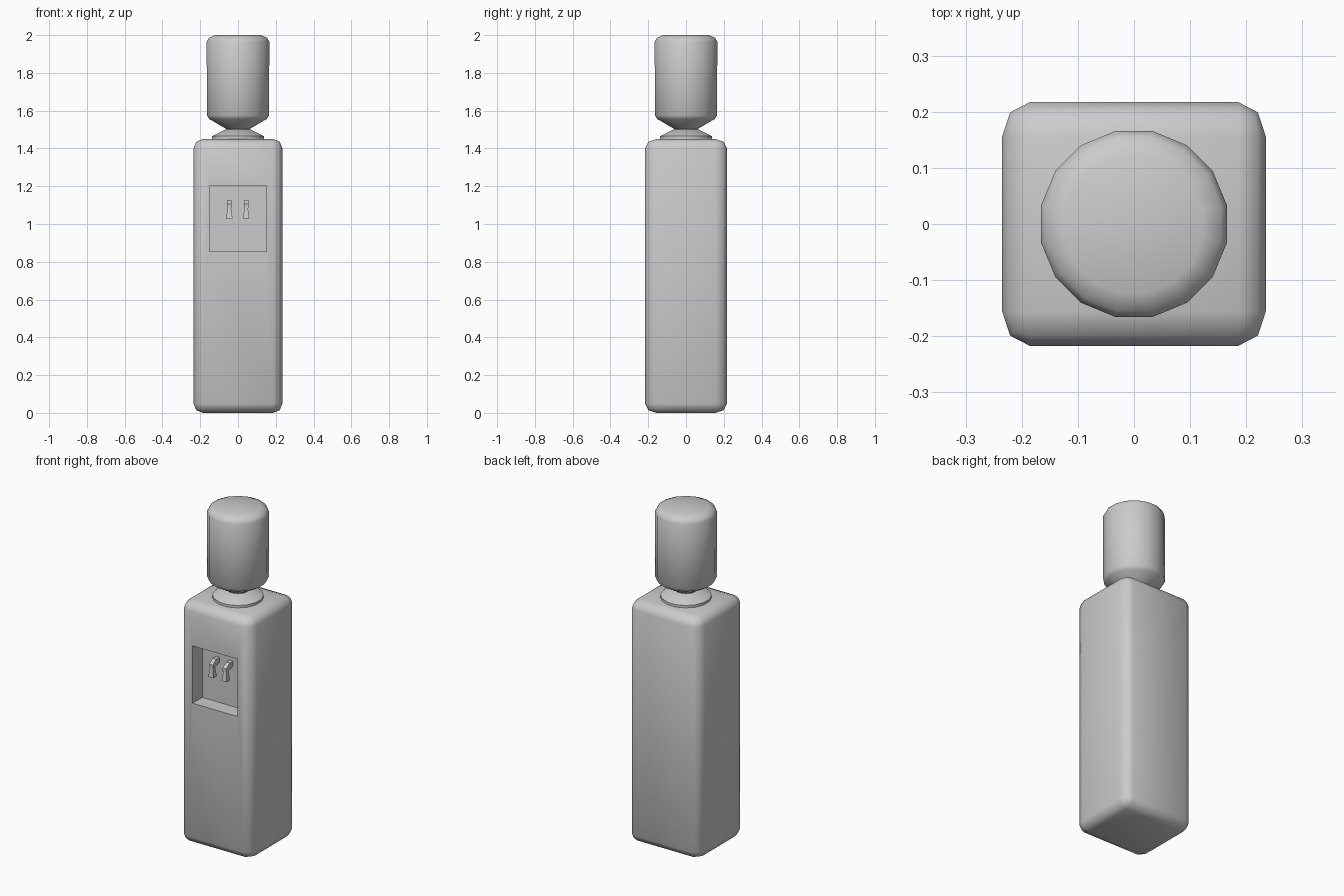
import bpy, bmesh, math
from mathutils import Matrix

if "Cube" in bpy.data.objects:
    bpy.data.objects.remove(bpy.data.objects["Cube"])


def finish(name, bm, angle=None):
    bmesh.ops.recalc_face_normals(bm, faces=bm.faces)
    mesh = bpy.data.meshes.new(name)
    bm.to_mesh(mesh)
    bm.free()
    obj = bpy.data.objects.new(name, mesh)
    bpy.context.collection.objects.link(obj)
    if angle:
        smooth(obj, angle)
    return obj


def activate(obj):
    bpy.ops.object.select_all(action='DESELECT')
    obj.select_set(True)
    bpy.context.view_layer.objects.active = obj


def smooth(obj, angle):
    activate(obj)
    bpy.ops.object.shade_smooth_by_angle(angle=math.radians(angle))


def box(bm, lo, hi):
    size = [h - l for l, h in zip(lo, hi)]
    mid = [(h + l) / 2 for l, h in zip(lo, hi)]
    bmesh.ops.create_cube(bm, size=1, matrix=Matrix.Translation(mid) @ Matrix.Diagonal((*size, 1)))


def lathe(name, profile, angle, sides=16):
    bm = bmesh.new()
    rings = []
    for r, z in profile:
        ring = []
        for i in range(sides):
            a = 2 * math.pi * (i + 0.5) / sides
            ring.append(bm.verts.new((r * math.cos(a), r * math.sin(a), z)))
        rings.append(ring)
    for low, high in zip(rings, rings[1:]):
        for i in range(sides):
            j = (i + 1) % sides
            bm.faces.new((low[i], low[j], high[j], high[i]))
    bm.faces.new(rings[0])
    bm.faces.new(rings[-1])
    return finish(name, bm, angle)


# Cabinet: rounded box, bevel stretched slightly front to back
STRETCH = 1.25
bm = bmesh.new()
box(bm, (-0.235, -0.217 / STRETCH, 0), (0.235, 0.217 / STRETCH, 1.45))
bmesh.ops.bevel(bm, geom=bm.edges[:], offset=0.049, segments=2, profile=0.5, affect='EDGES')
bmesh.ops.scale(bm, vec=(1, STRETCH, 1), verts=bm.verts)
cabinet = finish("cabinet", bm)

# Dispensing recess cut into the front
bm = bmesh.new()
box(bm, (-0.15, -0.3, 0.855), (0.15, -0.125, 1.2))
cutter = finish("recess_cutter", bm)
cutter.hide_render = True
mod = cabinet.modifiers.new("recess", 'BOOLEAN')
mod.operation = 'DIFFERENCE'
mod.solver = 'EXACT'
mod.object = cutter
activate(cabinet)
bpy.ops.object.modifier_apply(modifier=mod.name)
bpy.data.objects.remove(cutter)
smooth(cabinet, 50)

# Collar and bottle
lathe("bottle_collar", [(0.14, 1.44), (0.14, 1.465), (0.07, 1.499)], 40)
lathe("water_bottle", [(0.062, 1.485), (0.062, 1.502), (0.155, 1.556), (0.168, 1.575),
                       (0.169, 1.965), (0.158, 1.985), (0.125, 2.0)], 50)

# Taps: bent arm from the back wall and a flared spout below it
ARM = [(-0.12, 1.128), (-0.158, 1.128), (-0.19, 1.105), (-0.19, 1.085), (-0.163, 1.085), (-0.12, 1.102)]
for name, cx in (("left_tap", -0.046), ("right_tap", 0.043)):
    bm = bmesh.new()
    sides = [[bm.verts.new((cx + dx, y, z)) for y, z in ARM] for dx in (-0.012, 0.012)]
    for s in sides:
        bm.faces.new(s)
    for i in range(len(ARM)):
        j = (i + 1) % len(ARM)
        bm.faces.new((sides[0][i], sides[0][j], sides[1][j], sides[1][i]))
    bmesh.ops.create_cone(bm, cap_ends=True, segments=4, radius1=0.024, radius2=0.013, depth=0.06,
                          matrix=Matrix.Translation((cx, -0.176, 1.058)) @ Matrix.Rotation(math.pi / 4, 4, 'Z'))
    finish(name, bm)
